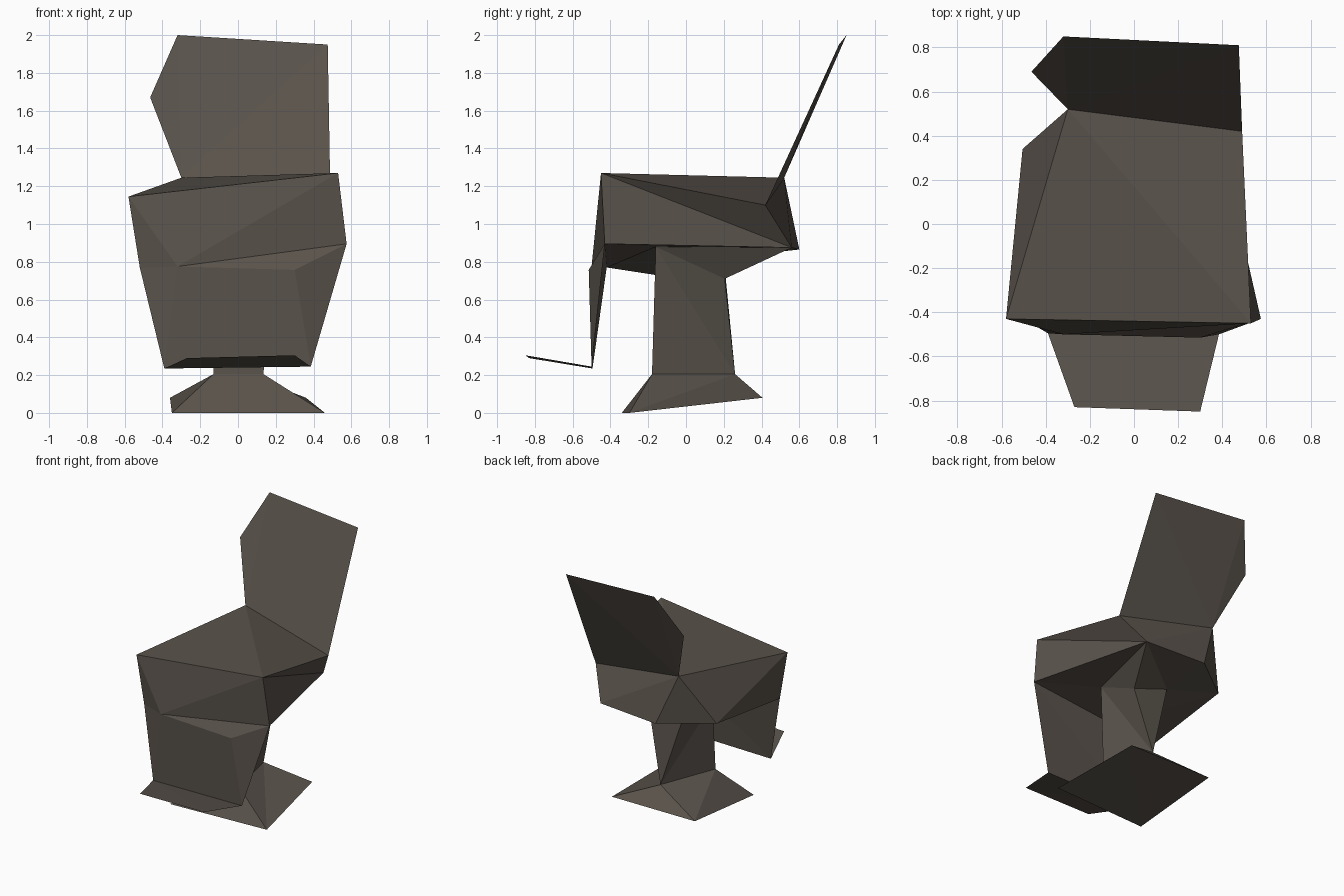
import bpy
import bmesh
from mathutils import Vector

if "Cube" in bpy.data.objects:
    bpy.data.objects.remove(bpy.data.objects["Cube"])

mat = bpy.data.materials.new("dark_brown_leather")
mat.diffuse_color = (0.10, 0.085, 0.07, 1.0)
mat.use_nodes = True
mat.node_tree.nodes["Principled BSDF"].inputs["Base Color"].default_value = mat.diffuse_color

# Shared corner points of the faceted chair
P = {
    # seat block: top corners, then lower corners
    "A": (-.58, -.43, 1.145), "B": (.53, -.45, 1.27),
    "C": (.49, .42, 1.10), "D": (-.30, .52, 1.245),
    "E": (-.505, .34, .86), "G": (.35, .56, .875),
    "H": (-.155, .60, .865), "I": (-.52, -.42, .77), "J": (.575, -.43, .895),
    # leg rest
    "K": (-.32, -.50, .775), "L": (.30, -.515, .757),
    "M": (-.39, -.495, .235), "N": (.385, -.50, .245),
    # footrest front edge
    "O": (-.27, -.83, .29), "Q": (.30, -.85, .305),
    # backrest outline
    "S": (-.465, .69, 1.67), "T": (-.32, .85, 2.0), "U": (.475, .81, 1.95),
    # column: top ring, then bottom ring
    "a": (.175, -.16, .88), "b": (.17, .205, .71),
    "c": (-.14, .20, .82), "d": (-.12, -.16, .73),
    "e": (-.13, -.18, .205), "f": (.135, -.18, .205), "r": (.04, .26, .205),
    # base corners
    "w": (-.35, -.34, 0), "x": (.46, -.30, 0),
    "y": (.36, .405, .08), "z": (-.36, .405, .08),
}


def part(name, faces, inside):
    """Build faces from point letters, all turned away from the inside point."""
    bm = bmesh.new()
    verts = {k: bm.verts.new(P[k]) for k in sorted(set("".join(faces.split())))}
    for word in faces.split():
        face = bm.faces.new([verts[k] for k in word])
        face.normal_update()
        if face.normal.dot(face.calc_center_median() - Vector(inside)) < 0:
            face.normal_flip()
    mesh = bpy.data.meshes.new(name)
    bm.to_mesh(mesh)
    bm.free()
    mesh.materials.append(mat)
    obj = bpy.data.objects.new(name, mesh)
    bpy.context.collection.objects.link(obj)
    return obj


# Seat: top, front, right, back, left, underside
part("seat",
     "ABD BCD "
     "AIK AKB BKJ "
     "BCG BGJ "
     "CDG DGH DHE "
     "ADE AEI "
     "JGa Gab Gbc GcH HcE Ecd EdI Ida Ija".replace("Ija", "IJa"),
     (0, 0, .98))

# Leg rest: front facets and flat back
part("leg_rest", "KLJ LJN KLNM IKM JIM JMN", (0, -.465, .6))

# Footrest and backrest are thin sheets
part("footrest", "MNQ MQO", (0, -.65, 0))
part("backrest", "DCU DUT DTS", (0, 1.2, 1.4))

# Column tapers from four corners to three
part("column", "abr arf bcr cdr der daf dfe", (0.02, 0, .5))

# Base
part("base", "wxfe xrf xyr yzr zre zew wxy wyz", (0.03, 0, .1))
